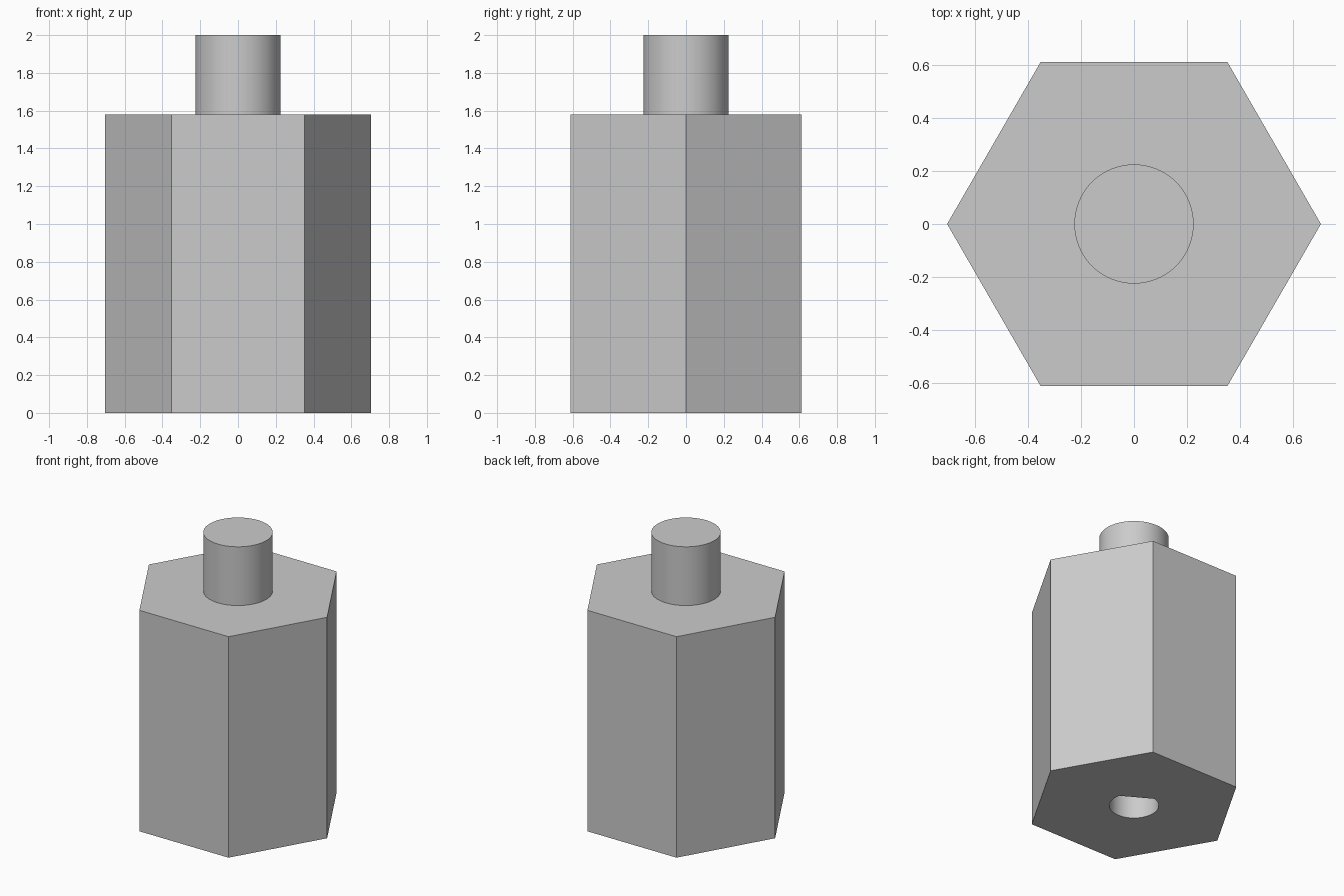
import bpy, bmesh
from math import sin, cos, pi, radians, acos

if "Cube" in bpy.data.objects:
    bpy.data.objects.remove(bpy.data.objects["Cube"], do_unlink=True)

HEX_R, HEX_H, TOP = 0.705, 1.58, 2.0
PIN_R = 0.225
BORE_R, BORE_FLAT, BORE_DEPTH = 0.16, 0.11, 1.0

grey = bpy.data.materials.new("plain grey")
grey.use_nodes = True
colour = (0.6, 0.6, 0.6, 1)
grey.diffuse_color = colour
grey.node_tree.nodes["Principled BSDF"].inputs["Base Color"].default_value = colour


def arc(radius, start, end, count):
    return [(radius * cos(start + (end - start) * i / count),
             radius * sin(start + (end - start) * i / count)) for i in range(count + 1)]


def prism(name, outline, bottom, top):
    """Extrude a flat outline between two heights."""
    bm = bmesh.new()
    base = bm.faces.new([bm.verts.new((x, y, bottom)) for x, y in outline])
    raised = bmesh.ops.extrude_face_region(bm, geom=[base])["geom"]
    verts = [v for v in raised if isinstance(v, bmesh.types.BMVert)]
    bmesh.ops.translate(bm, verts=verts, vec=(0, 0, top - bottom))
    bmesh.ops.recalc_face_normals(bm, faces=bm.faces)
    mesh = bpy.data.meshes.new(name)
    bm.to_mesh(mesh)
    bm.free()
    mesh.materials.append(grey)
    obj = bpy.data.objects.new(name, mesh)
    bpy.context.collection.objects.link(obj)
    return obj


def smooth(obj):
    bpy.ops.object.select_all(action="DESELECT")
    obj.select_set(True)
    bpy.context.view_layer.objects.active = obj
    bpy.ops.object.shade_smooth_by_angle(angle=radians(30))


# Hexagonal body and round pin, joined into one solid
body = prism("hex_body", arc(HEX_R, 0, 2 * pi, 6)[:-1], 0, HEX_H)
pin = prism("pin_helper", arc(PIN_R, 0, 2 * pi, 64)[:-1], HEX_H - 0.1, TOP)

# D-shaped blind bore, with its flat facing one corner of the hexagon
half = acos(BORE_FLAT / BORE_R)
middle = radians(60)
bore = prism("bore_cutter", arc(BORE_R, middle + half, middle + 2 * pi - half, 48),
             -0.1, BORE_DEPTH)

for helper, operation in ((pin, "UNION"), (bore, "DIFFERENCE")):
    mod = body.modifiers.new(helper.name, "BOOLEAN")
    mod.object = helper
    mod.operation = operation
    mod.solver = "EXACT"
    bpy.context.view_layer.objects.active = body
    bpy.ops.object.modifier_apply(modifier=mod.name)
    bpy.data.objects.remove(helper, do_unlink=True)

smooth(body)
